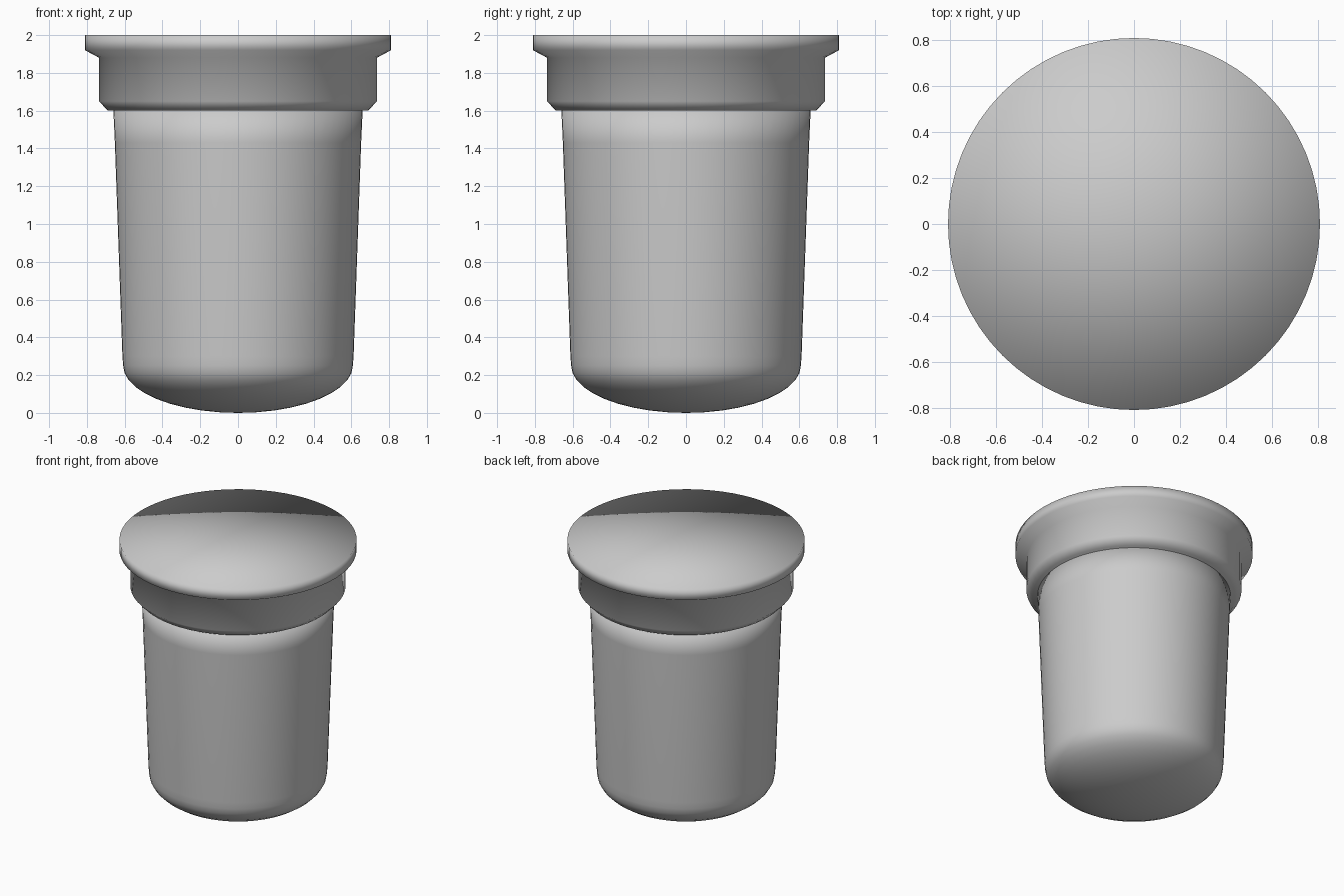
import bpy, bmesh, math

if "Cube" in bpy.data.objects:
    bpy.data.objects.remove(bpy.data.objects["Cube"])

SEGMENTS = 64


def lathe(name, profile):
    """Spin (radius, z) points round z; zero-radius ends become poles."""
    bm = bmesh.new()
    verts = [bm.verts.new((r, 0, z)) for r, z in profile]
    edges = [bm.edges.new(pair) for pair in zip(verts, verts[1:])]
    bmesh.ops.spin(bm, geom=verts + edges, axis=(0, 0, 1), cent=(0, 0, 0),
                   angle=math.tau, steps=SEGMENTS, use_duplicate=False)
    bmesh.ops.remove_doubles(bm, verts=bm.verts, dist=1e-4)
    bmesh.ops.dissolve_degenerate(bm, dist=1e-5, edges=bm.edges)
    bmesh.ops.recalc_face_normals(bm, faces=bm.faces)
    for face in bm.faces:
        face.smooth = True
    mesh = bpy.data.meshes.new(name)
    bm.to_mesh(mesh)
    bm.free()
    obj = bpy.data.objects.new(name, mesh)
    bpy.context.collection.objects.link(obj)
    return obj


# Tapered cup with a shallow elliptical base, closed inside the collar
STEPS = 10
base = [(0.608 * math.sin(a), 0.25 * (1 - math.cos(a)))
        for a in (math.pi / 2 * i / STEPS for i in range(STEPS + 1))]
lathe("cup_body", base + [(0.612, 0.30), (0.652, 1.43), (0.66, 1.605), (0, 1.605)])

# Stepped collar with chamfered lower edge, flared rim and flat top
lathe("lid_collar", [(0, 1.6), (0.69, 1.6), (0.735, 1.65), (0.735, 1.88),
                     (0.81, 1.92), (0.81, 2.0), (0, 2.0)])
